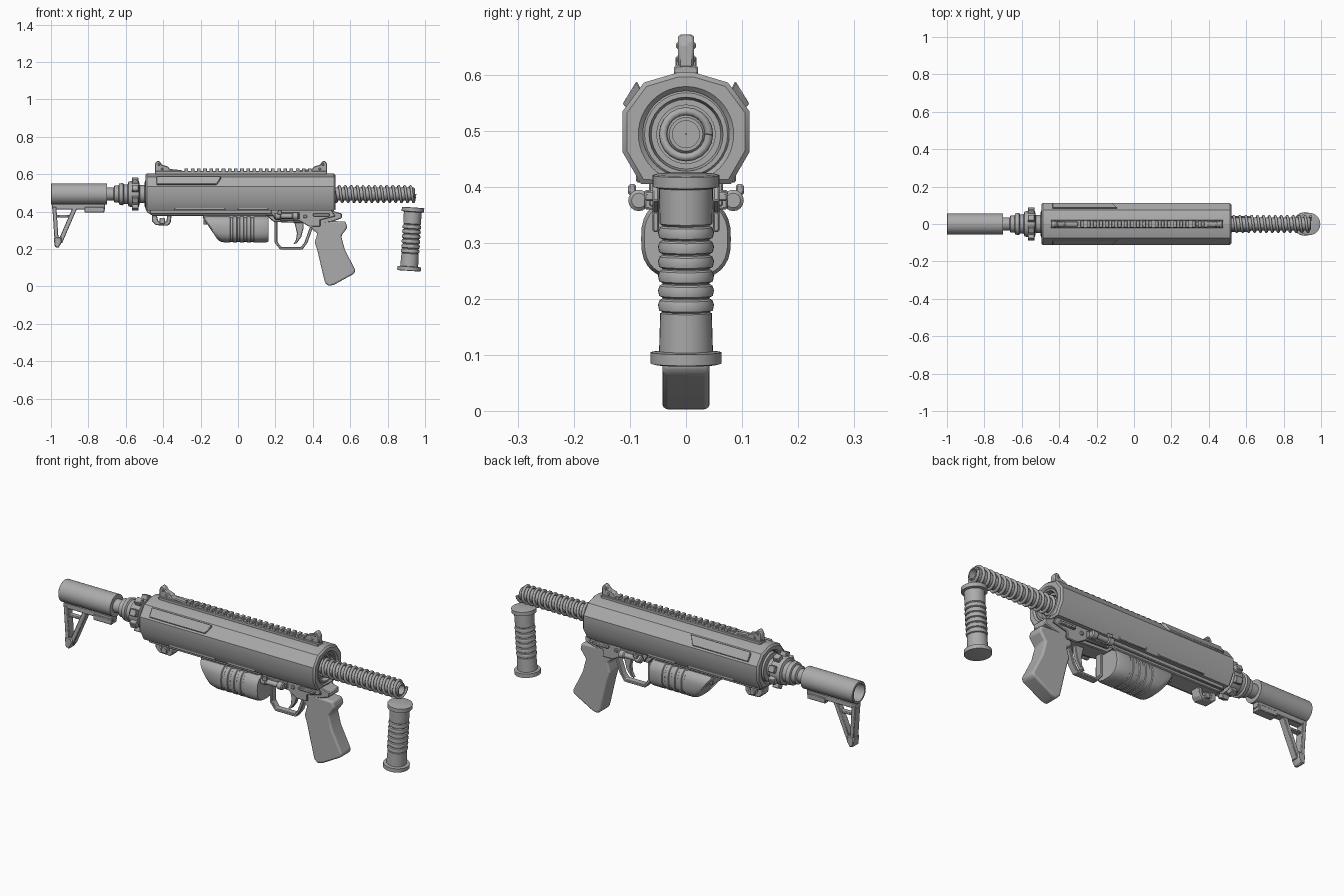
import bpy, bmesh, math
from mathutils import Vector

cube = bpy.data.objects.get("Cube")
if cube:
    bpy.data.objects.remove(cube, do_unlink=True)

grey = bpy.data.materials.new("plain grey")
grey.use_nodes = True
COL = (0.41, 0.41, 0.41, 1)
grey.diffuse_color = COL
grey.node_tree.nodes["Principled BSDF"].inputs["Base Color"].default_value = COL
AXIS = 0.494  # height of the barrel axis


def finish(bm, name, bevel=0, seg=1, smooth=35):
    bmesh.ops.recalc_face_normals(bm, faces=bm.faces[:])
    me = bpy.data.meshes.new(name)
    bm.to_mesh(me)
    bm.free()
    ob = bpy.data.objects.new(name, me)
    bpy.context.collection.objects.link(ob)
    me.materials.append(grey)
    if bevel:
        m = ob.modifiers.new("Bevel", 'BEVEL')
        m.width, m.segments, m.limit_method = bevel, seg, 'ANGLE'
    bpy.ops.object.select_all(action='DESELECT')
    ob.select_set(True)
    bpy.context.view_layer.objects.active = ob
    if smooth:
        bpy.ops.object.shade_smooth_by_angle(angle=math.radians(smooth))
    return ob


def loft(rings, closed=False):
    """Skin a list of equally long point rings, capping the ends."""
    bm = bmesh.new()
    rs = [[bm.verts.new(p) for p in r] for r in rings]
    n = len(rs[0])
    for a, b in zip(rs, rs[1:] + (rs[:1] if closed else [])):
        for i in range(n):
            bm.faces.new((a[i], a[(i + 1) % n], b[(i + 1) % n], b[i]))
    if not closed:
        bm.faces.new(rs[0])
        bm.faces.new(rs[-1])
    return bm


def side_prism(name, pts, w, y=0, bevel=0.004, seg=1):
    """Side outline (x, z) given thickness 2w across y."""
    bm = loft([[(x, y + s * w, z) for x, z in pts] for s in (-1, 1)])
    return finish(bm, name, bevel, seg)


def end_prism(name, pts, x0, x1, bevel=0.004):
    """End outline (y, z) extruded along x."""
    return finish(loft([[(x, y, z) for y, z in pts] for x in (x0, x1)]), name, bevel)


def box(name, x0, x1, z0, z1, w, y=0, bevel=0.003):
    return side_prism(name, [(x0, z0), (x1, z0), (x1, z1), (x0, z1)], w, y, bevel)


def strut(name, p, q, t, w):
    d = (Vector(q) - Vector(p)).normalized() * t / 2
    a, b = (-d[1], d[0]), (d[1], -d[0])
    pts = [(p[0] + a[0], p[1] + a[1]), (q[0] + a[0], q[1] + a[1]),
           (q[0] + b[0], q[1] + b[1]), (p[0] + b[0], p[1] + b[1])]
    return side_prism(name, pts, w, bevel=0.003)


def lathe(name, prof, y=0, z=AXIS, n=32):
    """Turn (x, radius) points about a line along x; repeat the first point to close."""
    closed = prof[0] == prof[-1]
    if closed:
        prof = prof[:-1]
    rings = [[(x, y + r * math.cos(math.tau * i / n), z + r * math.sin(math.tau * i / n))
              for i in range(n)] for x, r in prof]
    return finish(loft(rings, closed), name)


# Faceted main housing, bored through
half = [(0.015, 0.604), (0.075, 0.586), (0.113, 0.535), (0.113, 0.462), (0.08, 0.405)]
outline = half + [(-y, z) for y, z in reversed(half)]
body = end_prism("housing", outline, -0.495, 0.52, bevel=0)
bore = lathe("bore_cutter", [(-0.6, 0.077), (0.6, 0.077)], n=48)
cut = body.modifiers.new("Bore", 'BOOLEAN')
cut.object, cut.operation, cut.solver = bore, 'DIFFERENCE', 'EXACT'
bpy.context.view_layer.objects.active = body
bpy.ops.object.modifier_apply(modifier="Bore")
bpy.data.objects.remove(bore, do_unlink=True)
m = body.modifiers.new("Bevel", 'BEVEL')
m.width, m.limit_method, m.angle_limit = 0.008, 'ANGLE', math.radians(60)

# Slanted cover plates and lower side strips
for s, side in ((1, "left"), (-1, "right")):
    q = [(0.080, 0.573), (0.104, 0.540), (0.113, 0.548), (0.088, 0.589)]
    plate = [(s * y, z) for y, z in q]
    rings = [[(-0.435, y, z) for y, z in plate],
             [((-0.09 if z > 0.56 else -0.115), y, z) for y, z in plate]]
    finish(loft(rings), side + "_cover_plate", 0.002)
    box(side + "_lower_strip", -0.34, -0.07, 0.408, 0.424, 0.006, s * 0.083)
    box(side + "_lower_strip_rear", 0.0, 0.16, 0.408, 0.424, 0.006, s * 0.083)

# Barrel, coupling and muzzle collar
lathe("barrel", [(-0.70, 0.03), (-0.70, 0.056), (-0.998, 0.056), (-1.0, 0.054), (-1.0, 0.045),
                 (-0.75, 0.045), (-0.75, 0.03), (-0.70, 0.03)])
lathe("barrel_coupling", [(-0.76, 0.034), (-0.665, 0.034), (-0.66, 0.046), (-0.638, 0.046),
                          (-0.635, 0.056), (-0.615, 0.060), (-0.61, 0.052), (-0.59, 0.052),
                          (-0.585, 0.066), (-0.57, 0.07), (-0.53, 0.07), (-0.525, 0.048),
                          (-0.50, 0.048), (-0.498, 0.072), (-0.45, 0.078)])
for i in range(8):
    ob = box("collar_lug", -0.568, -0.532, 0.06, 0.09, 0.017)
    ob.rotation_euler.x = math.tau * (i + 0.5) / 8
    ob.location.z = AXIS

# Return spring, guide rod and seat rings
lathe("guide_rod", [(0.44, 0.034), (0.94, 0.034), (0.945, 0.03), (0.945, 0.024), (0.88, 0.024),
                    (0.88, 0.001), (0.44, 0.001), (0.44, 0.034)])
lathe("spring_seat", [(0.40, 0.08), (0.508, 0.078), (0.512, 0.074), (0.512, 0.066), (0.49, 0.062),
                      (0.49, 0.052), (0.40, 0.052), (0.40, 0.08)])
lathe("spring_backing", [(0.40, 0.06), (0.45, 0.06)])
curve = bpy.data.curves.new("return_spring", 'CURVE')
curve.dimensions = '3D'
curve.bevel_depth, curve.bevel_resolution, curve.use_fill_caps = 0.0075, 2, True
TURNS, STEP = 15, 20
sp = curve.splines.new('POLY')
sp.points.add(TURNS * STEP)
for i, p in enumerate(sp.points):
    a = math.tau * i / STEP
    p.co = (0.47 + 0.476 * i / (TURNS * STEP), 0.041 * math.cos(a), AXIS + 0.041 * math.sin(a), 1)
curve.materials.append(grey)
spring = bpy.data.objects.new("return_spring", curve)
bpy.context.collection.objects.link(spring)
bpy.ops.object.select_all(action='DESELECT')
spring.select_set(True)
bpy.context.view_layer.objects.active = spring
bpy.ops.object.convert(target='MESH')

# Toothed top rail with front and rear sights
box("top_rail", -0.445, 0.477, 0.598, 0.617, 0.021)
for i in range(21):
    x = -0.285 + i * 0.033
    box("rail_tooth", x, x + 0.019, 0.612, 0.632, 0.019, bevel=0.002)
sight = [(-0.445, 0.612), (-0.445, 0.655), (-0.433, 0.672), (-0.42, 0.67), (-0.405, 0.65),
         (-0.375, 0.642), (-0.365, 0.628), (-0.30, 0.622), (-0.30, 0.612)]
for name, f in (("front", 1), ("rear", -1)):
    pts = [(0.016 + f * (x - 0.016), z) for x, z in sight]
    side_prism(name + "_sight", pts, 0.014)
    for z, dx in ((0.652, 0.022), (0.628, 0.04)):
        x = 0.016 + f * (-0.461 + dx)
        box(name + "_sight_pin", x - 0.006, x + 0.006, z - 0.006, z + 0.006, 0.018)

# Underside rail and sling loop
side_prism("under_rail", [(-0.495, 0.415), (-0.485, 0.395), (-0.455, 0.378), (0.2, 0.378),
                          (0.2, 0.415)], 0.048)
for s in (-1, 1):
    box("under_rail_flange", -0.47, 0.18, 0.388, 0.412, 0.008, s * 0.058)
side_prism("sling_loop", [(-0.46, 0.382), (-0.46, 0.348), (-0.44, 0.328), (-0.375, 0.325),
                          (-0.36, 0.34), (-0.355, 0.382), (-0.378, 0.382), (-0.383, 0.348),
                          (-0.425, 0.348), (-0.435, 0.382)], 0.026)
box("sling_pin", -0.42, -0.39, 0.335, 0.365, 0.034)

# Rounded front pod with grooves and a slanted nose
N, Z0, H = 32, 0.235, 0.145


def pod_ring(x, k, slant=0.0):
    ring = []
    for i in range(N):
        a = math.tau * i / N
        c, s = math.cos(a), math.sin(a)
        y = 0.08 * k * math.copysign(abs(c) ** 0.75, c)
        z = Z0 + H / 2 + H / 2 * k * math.copysign(abs(s) ** 0.75, s)
        ring.append((x - slant * (z - Z0) / H, y, z))
    return ring


rings = [pod_ring(-0.098, 0.82, 0.10), pod_ring(-0.09, 0.94, 0.10), pod_ring(-0.07, 1, 0.10)]
for i in range(4):
    x = -0.035 + i * 0.037
    rings += [pod_ring(x + d, k) for d, k in ((-0.009, 1), (-0.006, 0.95), (0.006, 0.95), (0.009, 1))]
rings += [pod_ring(0.15, 1), pod_ring(0.163, 0.93)]
finish(loft(rings), "front_pod")
box("pod_mount", -0.185, 0.15, 0.33, 0.385, 0.045)

# Receiver, side plates and controls
side_prism("receiver", [(0.15, 0.415), (0.155, 0.378), (0.19, 0.345), (0.44, 0.335), (0.5, 0.345),
                        (0.555, 0.365), (0.555, 0.39), (0.52, 0.40), (0.50, 0.415)], 0.042)
for s, side in ((1, "left"), (-1, "right")):
    side_prism(side + "_receiver_plate", [(0.17, 0.41), (0.20, 0.355), (0.33, 0.35), (0.38, 0.32),
                                          (0.44, 0.32), (0.44, 0.355), (0.52, 0.375), (0.50, 0.41)],
               0.006, s * 0.054, 0.003)
    box(side + "_bolt_block", 0.21, 0.33, 0.36, 0.395, 0.014, s * 0.06)
    lathe(side + "_bolt_knob", [(0.195, 0.012), (0.20, 0.018), (0.225, 0.018), (0.23, 0.013),
                                (0.29, 0.013), (0.295, 0.019), (0.318, 0.019), (0.323, 0.013)],
          s * 0.084, 0.376, 16)
    box(side + "_lever", 0.40, 0.49, 0.375, 0.39, 0.01, s * 0.064)
    box(side + "_lever_tip", 0.21, 0.235, 0.385, 0.405, 0.007, s * 0.096)
    box(side + "_pin", 0.35, 0.368, 0.365, 0.383, 0.006, s * 0.06)

# Trigger and guard
side_prism("trigger_guard", [(0.195, 0.355), (0.195, 0.235), (0.225, 0.198), (0.345, 0.198),
                             (0.372, 0.235), (0.40, 0.315), (0.385, 0.32), (0.355, 0.235),
                             (0.337, 0.212), (0.23, 0.212), (0.21, 0.24), (0.21, 0.355)], 0.018,
           bevel=0.003)
side_prism("trigger", [(0.30, 0.35), (0.315, 0.285), (0.31, 0.25), (0.295, 0.225), (0.315, 0.232),
                       (0.338, 0.265), (0.35, 0.31), (0.352, 0.35)], 0.011, bevel=0.003)

# Pistol grip
side_prism("pistol_grip", [(0.40, 0.33), (0.395, 0.305), (0.425, 0.285), (0.41, 0.235), (0.425, 0.19),
                           (0.465, 0.02), (0.485, 0.002), (0.515, 0.01), (0.62, 0.068), (0.628, 0.085),
                           (0.57, 0.20), (0.552, 0.27), (0.585, 0.315), (0.575, 0.347),
                           (0.45, 0.352)], 0.042, bevel=0.016, seg=3)

# Folding strut beneath the barrel
box("strut_top_bar", -0.995, -0.71, 0.412, 0.44, 0.02)
box("strut_clamp", -0.82, -0.715, 0.396, 0.425, 0.024)
strut("strut_leg", (-0.982, 0.425), (-0.968, 0.215), 0.022, 0.022)
strut("strut_brace", (-0.87, 0.425), (-0.952, 0.235), 0.024, 0.018)
strut("strut_rung", (-0.98, 0.375), (-0.89, 0.375), 0.012, 0.014)
side_prism("strut_foot", [(-0.985, 0.26), (-0.98, 0.212), (-0.96, 0.206), (-0.943, 0.235),
                          (-0.945, 0.265)], 0.025)

# Separate ribbed hand grip, leaning slightly
prof = [(-0.17, 0.055), (-0.168, 0.063), (-0.148, 0.063), (-0.146, 0.048), (-0.078, 0.046)]
for i in range(6):
    z = -0.076 + i * 0.026
    prof += [(z, 0.042), (z + 0.003, 0.048), (z + 0.013, 0.050), (z + 0.021, 0.047), (z + 0.024, 0.042)]
prof += [(0.082, 0.047), (0.145, 0.048), (0.148, 0.060), (0.168, 0.060), (0.17, 0.054)]
grip = lathe("hand_grip", prof, 0, 0)
grip.location = (0.925, 0, 0.253)
grip.rotation_euler.y = math.radians(-86.2)
